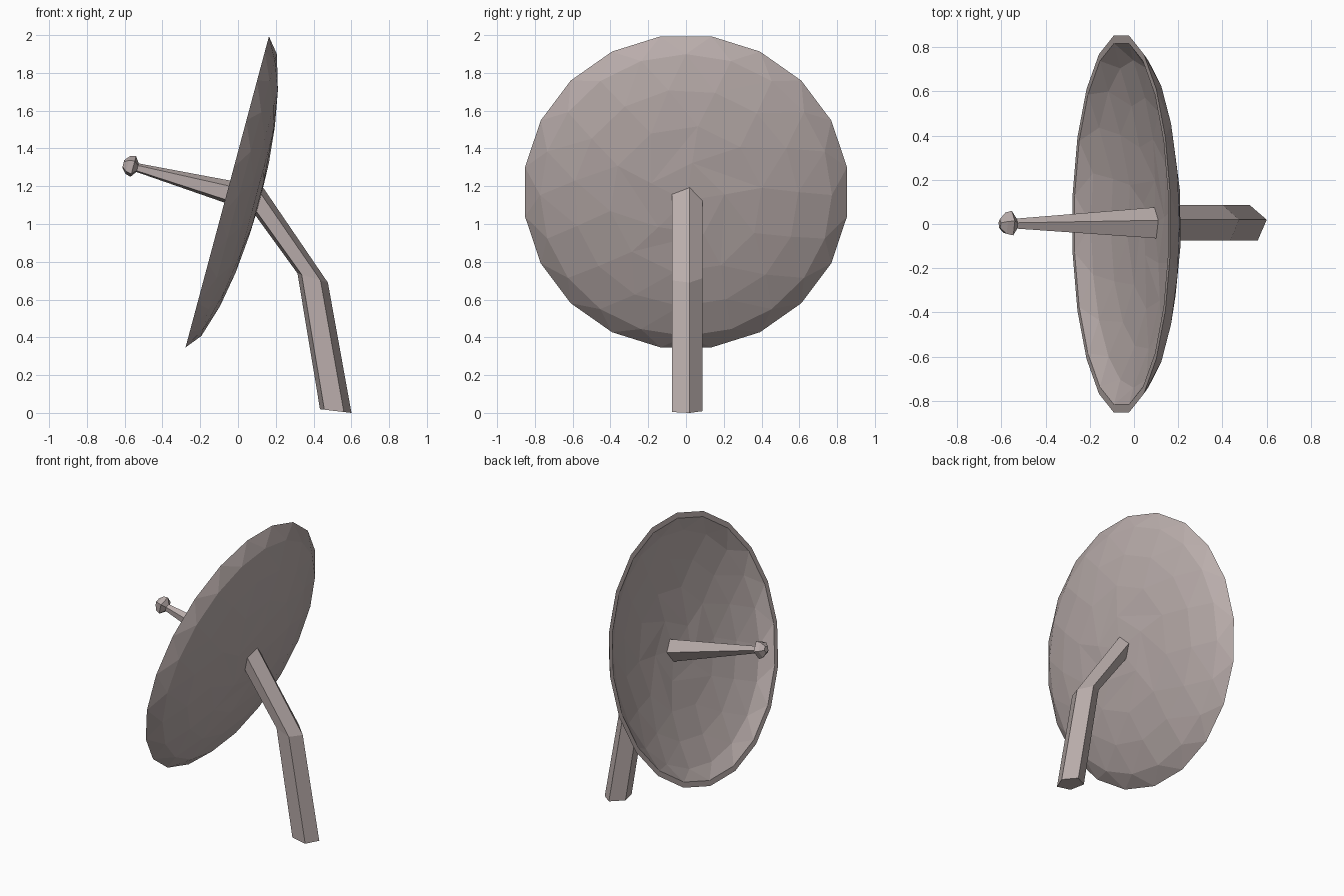
import bpy, bmesh, math
from mathutils import Vector

if "Cube" in bpy.data.objects:
    bpy.data.objects.remove(bpy.data.objects["Cube"])

UP = Vector((0.259, 0, 0.966))      # up along the dish rim plane
AXIS = Vector((-0.966, 0, 0.259))   # direction the dish faces
CENTRE = Vector((-0.057, 0, 1.17))  # centre of the rim
R = 0.863

grey = bpy.data.materials.new("warm_grey")
grey.diffuse_color = (0.49, 0.42, 0.41, 1)
grey.use_nodes = True
grey.node_tree.nodes["Principled BSDF"].inputs["Base Color"].default_value = grey.diffuse_color


def finish(name, bm):
    bmesh.ops.recalc_face_normals(bm, faces=bm.faces)
    me = bpy.data.meshes.new(name)
    bm.to_mesh(me)
    bm.free()
    me.materials.append(grey)
    ob = bpy.data.objects.new(name, me)
    bpy.context.collection.objects.link(ob)
    return ob


def loft(name, rings, sides=5, phase=13):
    """Skin polygon rings, each given as (centre, in-plane vector, y radius)."""
    bm = bmesh.new()
    loops = []
    for c, u, ry in rings:
        angles = [math.radians(phase + 360 * i / sides) for i in range(sides)]
        loops.append([bm.verts.new(Vector(c) + Vector(u) * math.cos(a)
                                   + Vector((0, ry * math.sin(a), 0))) for a in angles])
    for a, b in zip(loops, loops[1:]):
        for i in range(sides):
            j = (i + 1) % sides
            bm.faces.new((a[i], a[j], b[j], b[i]))
    bm.faces.new(loops[0])
    bm.faces.new(loops[-1])
    return finish(name, bm)


def axis_rings(pairs):
    return [(CENTRE + AXIS * s, UP * r, r) for s, r in pairs]


def zip_rings(bm, a, b, pa, pb):
    """Triangulate between two rings of different counts (phases in turns)."""
    i = j = 0
    na, nb = len(a), len(b)
    while i < na or j < nb:
        if j >= nb or (i < na and pa + (i + 1) / na <= pb + (j + 1) / nb + 1e-6):
            bm.faces.new((a[i % na], a[(i + 1) % na], b[j % nb]))
            i += 1
        else:
            bm.faces.new((a[i % na], b[(j + 1) % nb], b[j % nb]))
            j += 1


def shell(bm, radius, depth):
    """Triangulated bowl; returns its rim vertices."""
    prev = rim = None
    for u, n, phase in ((1, 20, 0.025), (0.895, 20, 0.05), (0.69, 15, 0.0417),
                        (0.47, 10, 0.025), (0.24, 5, 0.025)):
        ring = []
        for i in range(n):
            a = math.tau * (phase + i / n)
            ring.append(bm.verts.new(
                CENTRE + UP * (radius * u * math.cos(a))
                + Vector((0, radius * u * math.sin(a), 0))
                - AXIS * (depth * (1 - u * u) ** 0.63)))
        if prev:
            zip_rings(bm, prev[0], ring, prev[1], phase)
        else:
            rim = ring
        prev = (ring, phase)
    tip = bm.verts.new(CENTRE - AXIS * depth)
    for i in range(5):
        bm.faces.new((ring[i], ring[(i + 1) % 5], tip))
    return rim


# Dish: outer and inner bowls joined by a flat rim
bm = bmesh.new()
outer = shell(bm, R, 0.18)
inner = shell(bm, R - 0.035, 0.155)
for i in range(20):
    j = (i + 1) % 20
    bm.faces.new((outer[i], outer[j], inner[j], inner[i]))
finish("dish", bm)

# Feed arm and receiver head on the dish axis
loft("feed_arm", axis_rings([(-0.17, 0.077), (0.50, 0.024)]))
loft("receiver_head", axis_rings([(0.49, 0.022), (0.515, 0.06), (0.545, 0.052), (0.57, 0.022)]))

# Bent support post behind the dish
loft("support_post", [((0.515, 0, 0.01), (0.088, 0, -0.0105), 0.087),
                      ((0.393, 0, 0.715), (0.085, 0, -0.026), 0.087),
                      ((0.11, 0, 1.12), (0.02, 0, 0.08), 0.087)])
